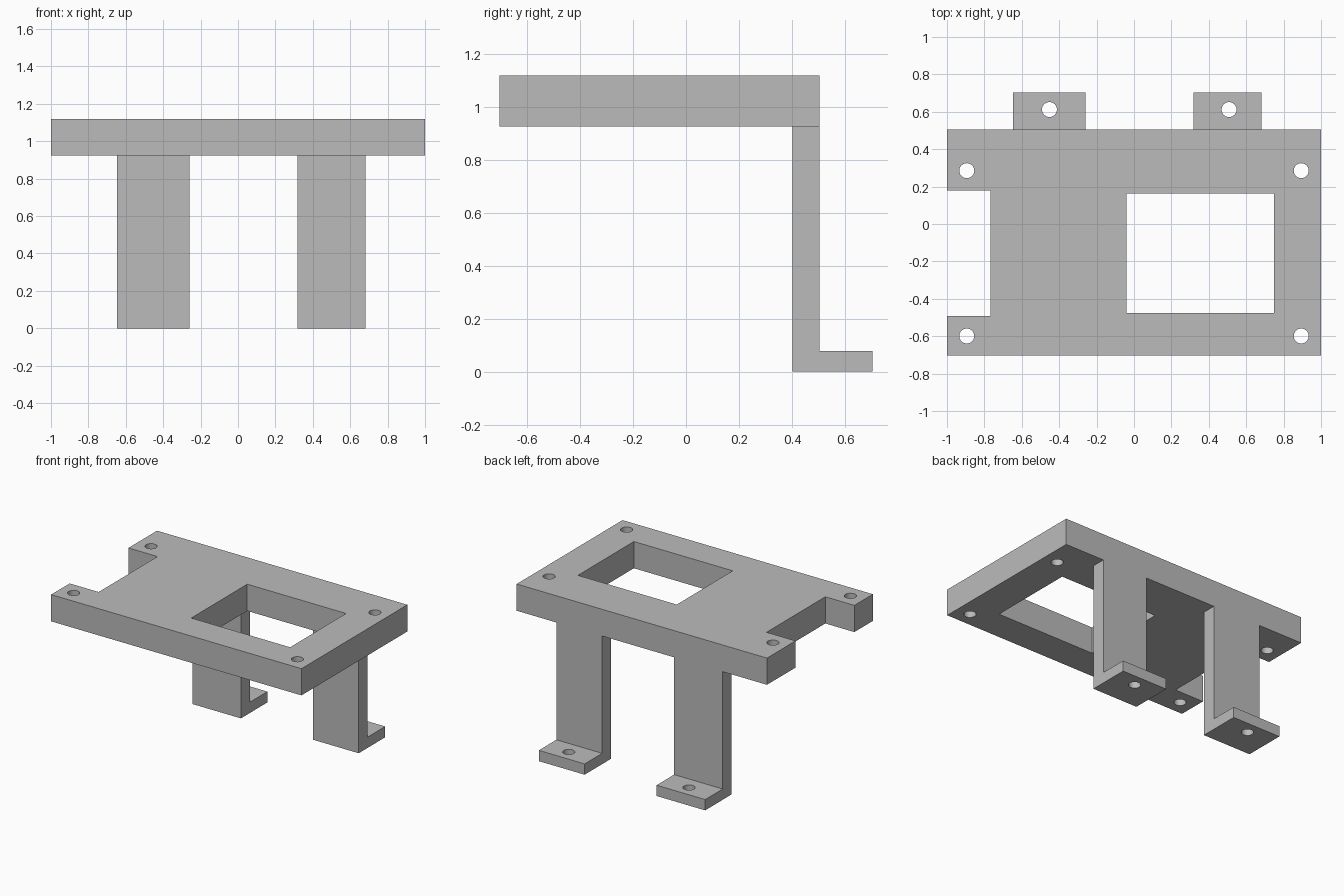
import bpy, bmesh
from mathutils import Vector

if "Cube" in bpy.data.objects:
    bpy.data.objects.remove(bpy.data.objects["Cube"])

Z_BOTTOM, Z_TOP = 0.925, 1.118
Y_FRONT, Y_BACK, Y_FOOT = -0.704, 0.504, 0.704


def extrude(name, points, offset):
    """Closed polygon extruded along an offset vector."""
    bm = bmesh.new()
    face = bm.faces.new([bm.verts.new(p) for p in points])
    res = bmesh.ops.extrude_face_region(bm, geom=[face], use_keep_orig=True)
    verts = [v for v in res["geom"] if isinstance(v, bmesh.types.BMVert)]
    bmesh.ops.translate(bm, verts=verts, vec=Vector(offset))
    bmesh.ops.recalc_face_normals(bm, faces=bm.faces)
    mesh = bpy.data.meshes.new(name)
    bm.to_mesh(mesh)
    bm.free()
    ob = bpy.data.objects.new(name, mesh)
    bpy.context.collection.objects.link(ob)
    return ob


def combine(target, tool, operation):
    """Apply a boolean and remove the tool object."""
    tool.hide_render = True
    mod = target.modifiers.new("boolean", 'BOOLEAN')
    mod.operation, mod.solver, mod.object = operation, 'EXACT', tool
    bpy.context.view_layer.objects.active = target
    bpy.ops.object.modifier_apply(modifier=mod.name)
    bpy.data.objects.remove(tool)


def drill(target, x, y, z, radius=0.04):
    bpy.ops.mesh.primitive_cylinder_add(vertices=40, radius=radius, depth=0.5, location=(x, y, z))
    combine(target, bpy.context.object, 'DIFFERENCE')


# Top plate with the notch in its left edge
outline = [(-1, Y_FRONT), (1, Y_FRONT), (1, Y_BACK), (-1, Y_BACK),
           (-1, 0.178), (-0.768, 0.178), (-0.768, -0.493), (-1, -0.493)]
plate = extrude("mounting_bracket", [(x, y, Z_BOTTOM) for x, y in outline],
                (0, 0, Z_TOP - Z_BOTTOM))

# Rectangular window
window = [(-0.041, -0.475), (0.749, -0.475), (0.749, 0.164), (-0.041, 0.164)]
combine(plate, extrude("window_cutter", [(x, y, 0.8) for x, y in window], (0, 0, 0.5)),
        'DIFFERENCE')

# Corner screw holes
for x in (-0.894, 0.894):
    for y in (-0.599, 0.285):
        drill(plate, x, y, 1.02)

# L-shaped legs with drilled feet, merged into the plate
leg_profile = [(0.402, 0), (Y_FOOT, 0), (Y_FOOT, 0.078), (Y_BACK, 0.078),
               (Y_BACK, 1.0), (0.402, 1.0)]
for name, x0, x1, hole_x in (("left_leg", -0.646, -0.258, -0.452),
                             ("right_leg", 0.317, 0.683, 0.508)):
    leg = extrude(name, [(x0, y, z) for y, z in leg_profile], (x1 - x0, 0, 0))
    drill(leg, hole_x, 0.612, 0.04)
    combine(plate, leg, 'UNION')

# Darker grey finish
grey = bpy.data.materials.new("dark_grey")
grey.diffuse_color = (0.5, 0.5, 0.5, 1)
grey.use_nodes = True
grey.node_tree.nodes["Principled BSDF"].inputs["Base Color"].default_value = grey.diffuse_color
plate.data.materials.clear()
plate.data.materials.append(grey)
for poly in plate.data.polygons:
    poly.material_index = 0

# Smooth only the hole walls
bpy.ops.object.select_all(action='DESELECT')
plate.select_set(True)
bpy.context.view_layer.objects.active = plate
bpy.ops.object.shade_smooth_by_angle()
